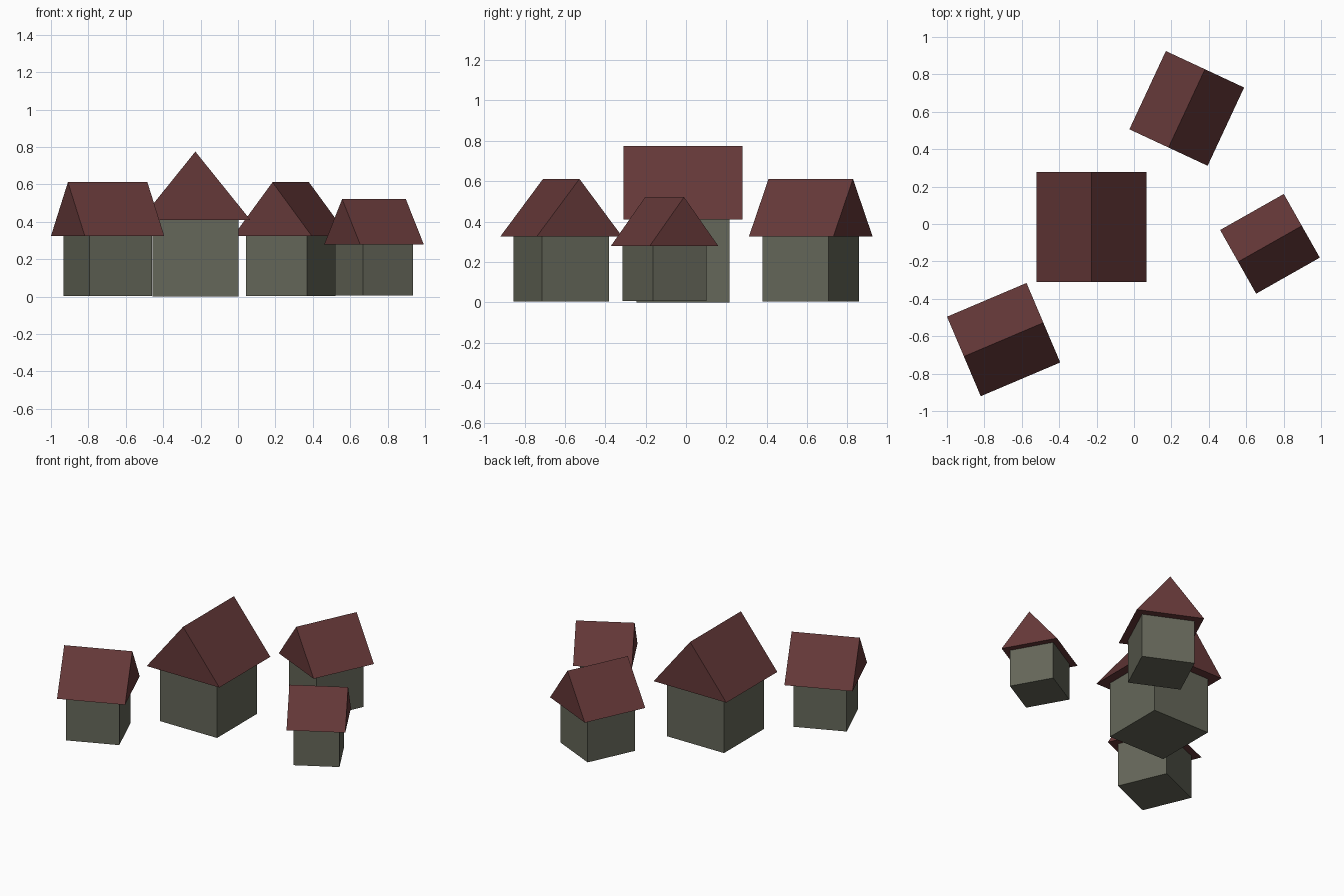
import bpy, bmesh, math
from mathutils import Matrix

if "Cube" in bpy.data.objects:
    bpy.data.objects.remove(bpy.data.objects["Cube"])


def material(name, rgb):
    m = bpy.data.materials.new(name)
    m.diffuse_color = (*rgb, 1)
    m.use_nodes = True
    m.node_tree.nodes["Principled BSDF"].inputs["Base Color"].default_value = m.diffuse_color
    return m


wall_mat = material("wall_green_grey", (0.13, 0.135, 0.10))
roof_mat = material("roof_red", (0.13, 0.04, 0.04))


def prism(name, profile, depth, mat, matrix):
    """Extrude an x-z profile along y, centred on y = 0."""
    bm = bmesh.new()
    face = bm.faces.new([bm.verts.new((x, -depth / 2, z)) for x, z in profile])
    out = bmesh.ops.extrude_face_region(bm, geom=[face])
    verts = [v for v in out["geom"] if isinstance(v, bmesh.types.BMVert)]
    bmesh.ops.translate(bm, verts=verts, vec=(0, depth, 0))
    bmesh.ops.recalc_face_normals(bm, faces=bm.faces[:])
    mesh = bpy.data.meshes.new(name)
    bm.to_mesh(mesh)
    bm.free()
    mesh.materials.append(mat)
    ob = bpy.data.objects.new(name, mesh)
    ob.matrix_world = matrix
    bpy.context.collection.objects.link(ob)


# Sizes of the large house; the others are scaled copies
WALL, ROOF, EAVE, RIDGE = 0.46, 0.588, 0.41, 0.775


def house(name, x, y, z, scale, turn):
    m = (Matrix.Translation((x, y, z)) @ Matrix.Rotation(math.radians(turn), 4, 'Z')
         @ Matrix.Scale(scale, 4))
    w, r = WALL / 2, ROOF / 2
    prism(name + "_walls", [(-w, 0), (w, 0), (w, EAVE), (-w, EAVE)], WALL, wall_mat, m)
    # Solid gable roof with overhanging eaves
    prism(name + "_roof", [(-r, EAVE), (r, EAVE), (0, RIDGE)], ROOF, roof_mat, m)


house("large_house", -0.228, -0.015, 0.0, 1.0, 0)
house("left_house", -0.697, -0.618, 0.003, 0.785, -67)
house("back_house", 0.282, 0.618, 0.003, 0.785, -25)
house("small_house", 0.727, -0.106, 0.006, 0.665, -60.5)
